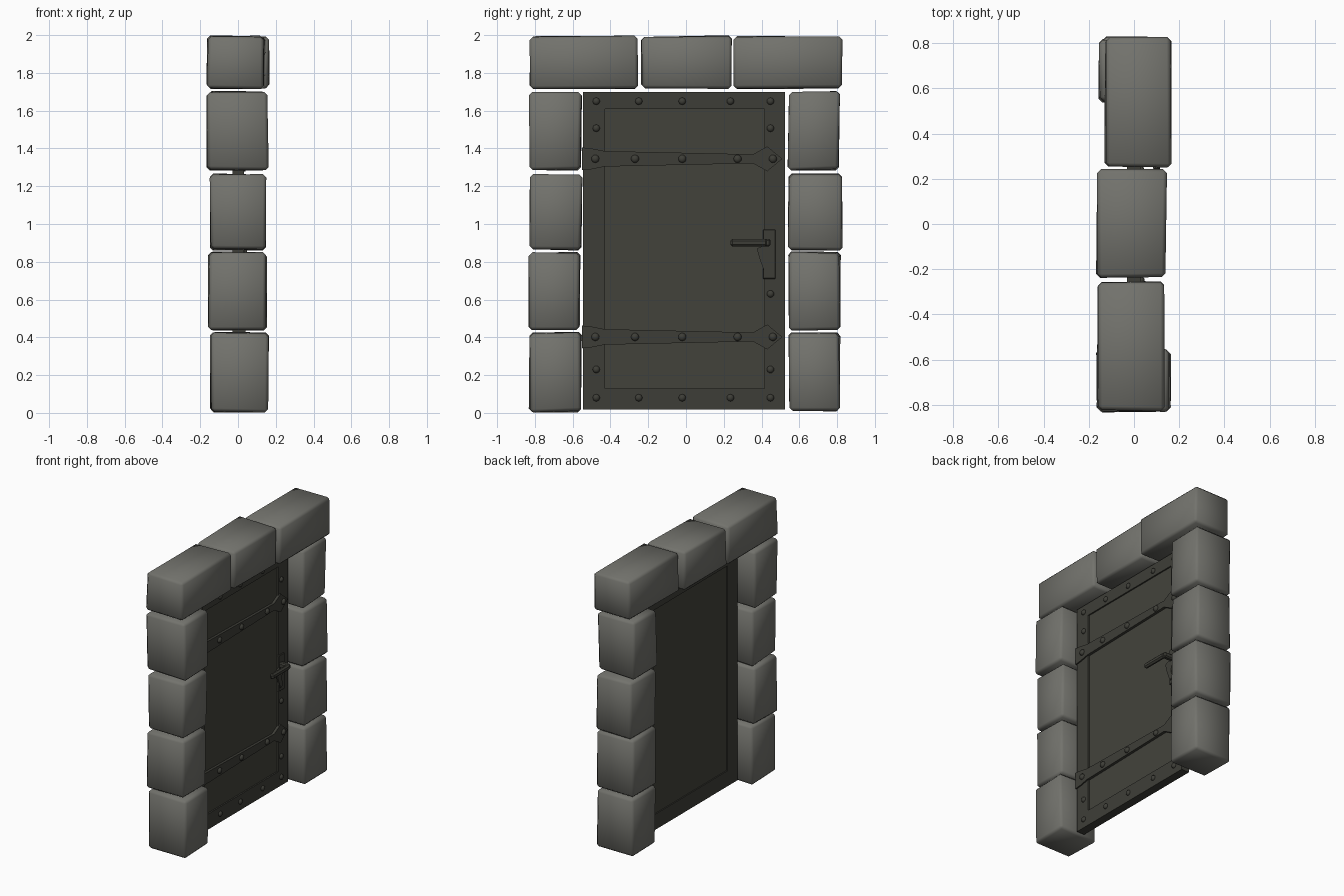
import bpy, bmesh, math, random
from mathutils import Vector

if "Cube" in bpy.data.objects:
    bpy.data.objects.remove(bpy.data.objects["Cube"])

random.seed(7)


def mat(name, col):
    m = bpy.data.materials.new(name)
    m.diffuse_color = (*col, 1)
    m.use_nodes = True
    m.node_tree.nodes["Principled BSDF"].inputs["Base Color"].default_value = m.diffuse_color
    return m


STONE = mat("grey stone", (0.17, 0.17, 0.152))
WOOD = mat("dark door panel", (0.055, 0.055, 0.044))
IRON = mat("dark iron", (0.048, 0.048, 0.039))


def finish(name, bm, m, angle=30):
    bmesh.ops.recalc_face_normals(bm, faces=bm.faces)
    me = bpy.data.meshes.new(name)
    bm.to_mesh(me)
    bm.free()
    me.materials.append(m)
    ob = bpy.data.objects.new(name, me)
    bpy.context.collection.objects.link(ob)
    bpy.ops.object.select_all(action='DESELECT')
    ob.select_set(True)
    bpy.context.view_layer.objects.active = ob
    bpy.ops.object.shade_smooth_by_angle(angle=math.radians(angle))
    return ob


def add_box(bm, x, y, z, jitter=0):
    vs = bmesh.ops.create_cube(bm, size=1)['verts']
    for v in vs:
        s = [1 if c > 0 else -1 for c in v.co]
        v.co = Vector([r[1] if k > 0 else r[0] for k, r in zip(s, (x, y, z))])
        # pull corners inwards only, so stones keep their outer size
        v.co -= Vector([k * random.uniform(0, jitter) for k in s])
    return vs


def box(name, x, y, z, m, bevel=0):
    bm = bmesh.new()
    add_box(bm, x, y, z)
    if bevel:
        bmesh.ops.bevel(bm, geom=bm.edges[:], offset=bevel, segments=1, affect='EDGES', profile=0.5)
    return finish(name, bm, m)


def stone(name, x, y, z):
    bm = bmesh.new()
    add_box(bm, x, y, z, 0.012)
    bmesh.ops.bevel(bm, geom=bm.edges[:], offset=0.017, segments=1, affect='EDGES', profile=0.5)
    finish(name, bm, STONE, 60)


def plate(name, pts, x0, x1, m):
    # outline in (y, z) extruded along x
    bm = bmesh.new()
    f = bm.faces.new([bm.verts.new((x0, y, z)) for y, z in pts])
    r = bmesh.ops.extrude_face_region(bm, geom=[f])
    bmesh.ops.translate(bm, vec=(x1 - x0, 0, 0),
                        verts=[v for v in r['geom'] if isinstance(v, bmesh.types.BMVert)])
    return finish(name, bm, m)


# stone jambs
rows = [(0, 0.43), (0.435, 0.855), (0.858, 1.27), (1.28, 1.705)]
left = [(-0.145, 0.165, -0.835, -0.55), (-0.16, 0.155, -0.835, -0.558),
        (-0.152, 0.157, -0.832, -0.547), (-0.168, 0.165, -0.832, -0.55)]
right = [(-0.15, 0.16, 0.54, 0.818), (-0.155, 0.155, 0.54, 0.82),
         (-0.15, 0.152, 0.538, 0.832), (-0.162, 0.15, 0.535, 0.818)]
for side, col in (("left", left), ("right", right)):
    for i, ((z0, z1), (x0, x1, y0, y1)) in enumerate(zip(rows, col)):
        stone(f"{side}_jamb_stone_{i}", (x0, x1), (y0, y1), (z0, z1))

# lintel stones
for i, (x0, x1, y0, y1) in enumerate([(-0.168, 0.145, -0.832, -0.248),
                                      (-0.17, 0.15, -0.24, 0.245),
                                      (-0.135, 0.168, 0.25, 0.832)]):
    stone(f"lintel_stone_{i}", (x0, x1), (y0, y1), (1.712, 2.0))

# door leaf with raised border on both sides
Y0, Y1, Z0, Z1 = -0.545, 0.525, 0.018, 1.7
box("door_panel", (-0.022, 0.022), (Y0 + 0.01, Y1 - 0.01), (Z0 + 0.01, Z1 - 0.01), WOOD)
X = 0.032
for name, y, z in (("hinge_side", (Y0, -0.43), (Z0, Z1)), ("latch_side", (0.415, Y1), (Z0, Z1)),
                   ("top", (-0.43, 0.415), (1.61, Z1)), ("bottom", (-0.43, 0.415), (Z0, 0.13))):
    box("door_border_" + name, (-0.03, X), y, z, IRON)

# hinge straps with arrow tips
half = [(-0.55, 0.06), (-0.50, 0.055), (-0.43, 0.041), (0.355, 0.024), (0.43, 0.066)]
for i, zc in enumerate((1.345, 0.402)):
    pts = [(y, zc + h) for y, h in half] + [(0.51, zc)] + [(y, zc - h) for y, h in reversed(half)]
    plate(f"hinge_strap_{i}", pts, 0.02, 0.041, IRON)


# rivets
def rivets(name, pts, x, r):
    bm = bmesh.new()
    for y, z in pts:
        vs = bmesh.ops.create_uvsphere(bm, u_segments=12, v_segments=8, radius=r)['verts']
        for v in vs:
            v.co = Vector((x + v.co.x * 0.8, y + v.co.y, z + v.co.z))
    finish(name, bm, IRON, 60)


ys = (-0.475, -0.25, -0.02, 0.235, 0.447)
rivets("border_rivets", [(y, z) for y in ys for z in (1.65, 0.08)]
       + [(y, z) for y in (-0.475, 0.447) for z in (1.507, 0.23)] + [(0.447, 0.63)], X, 0.019)
rivets("strap_rivets", [(y, z) for y in (-0.48, -0.27, -0.02, 0.273, 0.46)
                        for z in (1.345, 0.402)], 0.041, 0.021)

# handle: back plate, lever and keyhole cover
box("lock_plate", (0.022, 0.04), (0.408, 0.475), (0.71, 0.97), IRON, 0.003)
box("lever", (0.085, 0.115), (0.235, 0.432), (0.882, 0.92), IRON, 0.01)
box("lever_stem", (0.035, 0.11), (0.412, 0.448), (0.882, 0.92), IRON, 0.008)
plate("keyhole_cover", [(0.375, 0.87), (0.41, 0.885), (0.45, 0.87), (0.432, 0.80),
                        (0.45, 0.75), (0.42, 0.735), (0.395, 0.80)], 0.035, 0.047, IRON)
